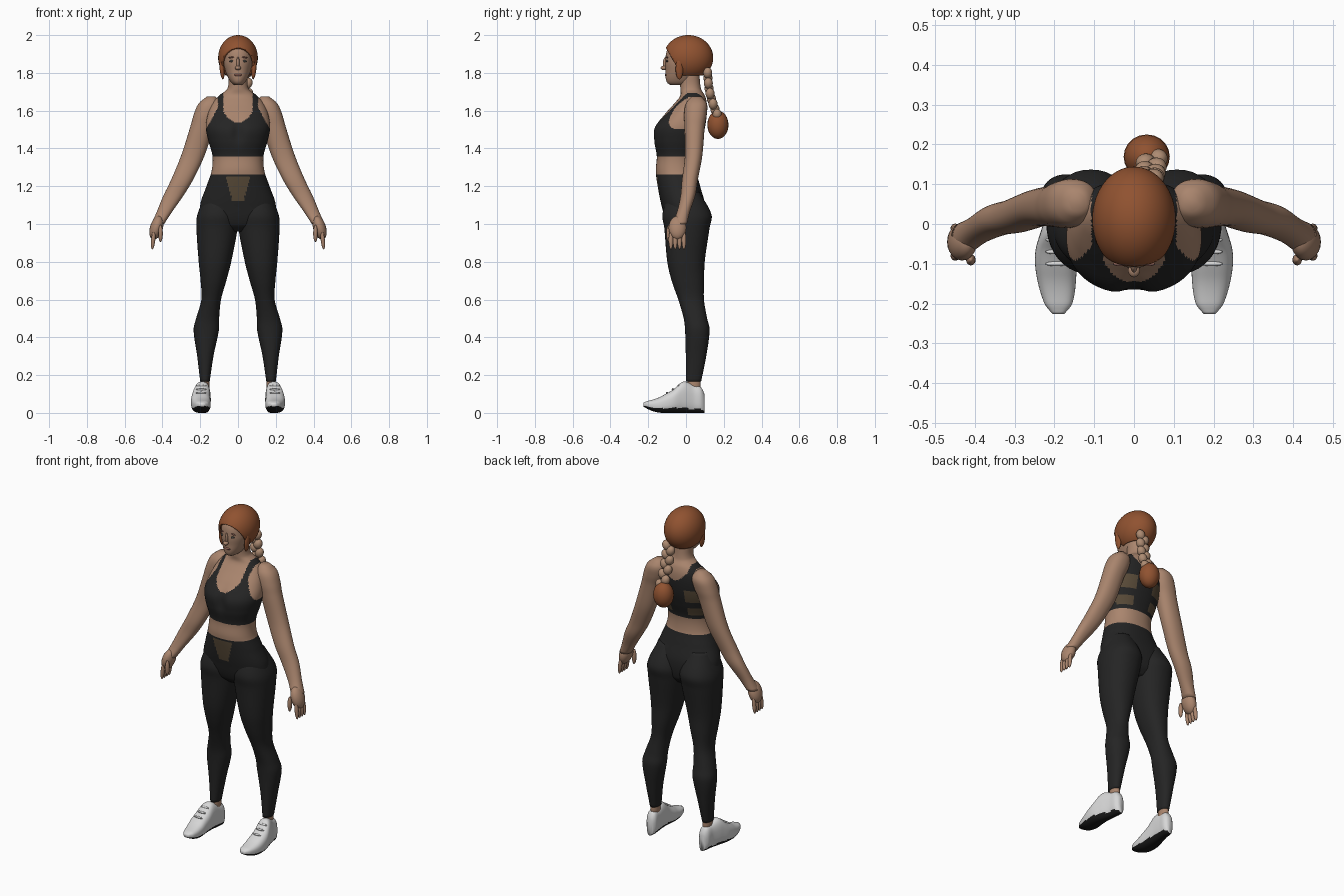
import bpy, bmesh, math
from mathutils import Vector

if "Cube" in bpy.data.objects:
    bpy.data.objects.remove(bpy.data.objects["Cube"])


def material(name, red, green, blue):
    made = bpy.data.materials.new(name)
    made.use_nodes = True
    made.diffuse_color = (red, green, blue, 1)
    shader = made.node_tree.nodes["Principled BSDF"]
    shader.inputs["Base Color"].default_value = (red, green, blue, 1)
    shader.inputs["Roughness"].default_value = .8
    return made


SKIN = material("skin", .4, .235, .155)
BLACK = material("black_fabric", .018, .018, .018)
SHEER = material("brown_sheer_fabric", .1, .07, .04)
HAIR = material("copper_hair", .28, .085, .03)
BRAID = material("tan_braid", .42, .26, .17)
WHITE = material("shoe_white", .68, .68, .68)
SOLE = material("sole_black", .01, .01, .01)
LIPS = material("lips", .27, .12, .09)
EYES = material("eye_dark", .05, .05, .045)


def finish(name, mesh_data, materials, rule=None):
    """Turn a bmesh into a smooth object, picking materials by a face rule."""
    bmesh.ops.recalc_face_normals(mesh_data, faces=mesh_data.faces)
    mesh_data.normal_update()
    for face in mesh_data.faces:
        face.smooth = True
        if rule:
            face.material_index = rule(face.calc_center_median(), face.normal)
    mesh = bpy.data.meshes.new(name)
    mesh_data.to_mesh(mesh)
    mesh_data.free()
    for entry in materials:
        mesh.materials.append(entry)
    made = bpy.data.objects.new(name, mesh)
    bpy.context.collection.objects.link(made)
    return made


def sample(rows, t):
    """Smooth interpolation through section rows, keyed by the first value."""
    last = len(rows) - 1
    i = max(k for k in range(last) if k == 0 or rows[k][0] <= t)

    def slope(k, column):
        before, after = rows[max(k - 1, 0)], rows[min(k + 1, last)]
        return (after[column] - before[column]) / (after[0] - before[0])

    low, high = rows[i], rows[i + 1]
    span = high[0] - low[0]
    u = (t - low[0]) / span
    ease = u * u * (3 - 2 * u)
    return [low[c] * (1 - ease) + high[c] * ease
            + span * u * (1 - u) * (slope(i, c) * (1 - u) - slope(i + 1, c) * u)
            for c in range(1, len(low))]


def oval(x, y, half_width, half_depth):
    return x, half_width, y, half_depth


def centred(half_width, front, back):
    return 0, half_width, (front + back) / 2, (back - front) / 2


def grounded(x, half_width, top):
    return x, half_width, top / 2, top / 2


def loft(rows, section=oval, power=2.2, steps=50, segments=40, side=1, along_y=False):
    """Stack rounded sections along z, or along y."""
    rows = sorted(rows)
    start, end = rows[0][0], rows[-1][0]
    made = bmesh.new()
    rings = []
    for step in range(steps + 1):
        t = start + (end - start) * step / steps
        x, width, v, depth = section(*sample(rows, t))
        ring = []
        for k in range(segments):
            angle = math.tau * k / segments
            c, s = math.cos(angle), math.sin(angle)
            across = side * (x + width * math.copysign(abs(c) ** (2 / power), c))
            along = v + depth * math.copysign(abs(s) ** (2 / power), s)
            place = (across, t, along) if along_y else (across, along, t)
            ring.append(made.verts.new(place))
        rings.append(ring)
    for lower, upper in zip(rings, rings[1:]):
        for k in range(segments):
            after = (k + 1) % segments
            made.faces.new((lower[k], lower[after], upper[after], upper[k]))
    made.faces.new(rings[0])
    made.faces.new(rings[-1])
    return made


def blob(name, center, radii, mat, tilt=0):
    ball = bmesh.new()
    bmesh.ops.create_uvsphere(ball, u_segments=20, v_segments=12, radius=1)
    made = finish(name, ball, [mat])
    made.location, made.scale = center, radii
    made.rotation_euler.y = tilt
    return made


# Torso colours: bare waist, leggings with a front panel, sports top with open back
def outfit(point, normal):
    x, z, front = abs(point.x), point.z, point.y < 0
    skin, black, sheer = range(3)
    if z < 1.26:
        panel = front and 1.12 < z < 1.25 and x < .03 + .27 * (z - 1.12)
        return sheer if panel else black
    scoop = 1.535 if front else 1.6
    if z < 1.36 or z > 1.7:
        return skin
    if z > scoop and x < .078 * min(1, (z - scoop) / .06) ** .5:
        return skin
    if z > 1.5 and x > max(.107, .17 - .55 * (z - 1.5)):
        return skin
    if not front and .055 < x < .135 and (1.38 < z < 1.43 or 1.47 < z < 1.55):
        return sheer
    return black


# Rows: height, half width, front, back
TORSO = [(.96, .1, -.06, .06), (1, .19, -.1, .09), (1.1, .2, -.13, .1),
         (1.2, .167, -.15, .075), (1.28, .14, -.16, .055), (1.36, .135, -.155, .055),
         (1.44, .157, -.172, .08), (1.51, .17, -.17, .1), (1.58, .16, -.115, .11),
         (1.64, .135, -.06, .11), (1.68, .1, -.03, .1), (1.715, .057, -.03, .08),
         (1.8, .05, -.035, .07)]
HEAD = [(1.735, .018, -.08, 0), (1.746, .034, -.098, .03), (1.77, .05, -.107, .05),
        (1.81, .067, -.108, .08), (1.86, .078, -.11, .11), (1.93, .07, -.095, .1),
        (1.96, .04, -.05, .06)]
# Rows: height, centre x, centre y, half width, half depth
LEG = [(1.17, .1, -.01, .065, .08), (1.05, .108, .005, .107, .13), (.98, .111, .005, .109, .12),
       (.8, .122, 0, .086, .099), (.7, .13, .01, .068, .086), (.6, .142, .027, .052, .068),
       (.5, .161, .05, .061, .062), (.44, .168, .06, .067, .065), (.3, .173, .053, .043, .054),
       (.165, .175, .04, .025, .04)]
ARM = [(1.675, .142, .055, .022, .025), (1.64, .15, .055, .057, .055), (1.58, .167, .05, .067, .06),
       (1.52, .188, .046, .063, .054), (1.36, .24, .04, .062, .046), (1.23, .298, .02, .058, .042),
       (1.15, .342, .01, .053, .039), (1.06, .392, -.015, .04, .034), (1, .425, -.035, .034, .04)]
# Rows: length, centre x, half width, top
SHOE = [(-.226, .19, .015, .02), (-.2, .19, .035, .045), (-.13, .195, .05, .088),
        (-.07, .197, .051, .122), (-.015, .19, .043, .165), (.04, .18, .034, .148),
        (.08, .176, .031, .135), (.098, .175, .018, .1)]

torso = loft(TORSO, centred, steps=150, segments=128)
for vert in torso.verts:
    # Shallow cleft between the breasts
    if vert.co.y < 0:
        vert.co.y += .018 * math.exp(-(vert.co.x / .03) ** 2 - ((vert.co.z - 1.49) / .06) ** 2)
finish("torso", torso, [SKIN, BLACK, SHEER], outfit)

for side, word in ((1, "left"), (-1, "right")):
    # Limbs
    finish(word + "_legging", loft(LEG, side=side, steps=70), [BLACK])
    finish(word + "_arm", loft(ARM, side=side), [SKIN])
    blob(word + "_ankle", (side * .175, .042, .15), (.024, .036, .07), SKIN)

    # Hand
    blob(word + "_palm", (side * .432, -.045, .98), (.034, .047, .065), SKIN, side * -.3)
    blob(word + "_thumb", (side * .41, -.09, .95), (.012, .014, .045), SKIN)
    for finger in range(4):
        blob(f"{word}_finger_{finger}", (side * .449, -.08 + .023 * finger, .915),
             (.011, .012, .05), SKIN, side * -.1)

    # Shoe with raised toe, dark underside and laces
    shoe = loft(SHOE, grounded, power=2.6, side=side, along_y=True)
    for vert in shoe.verts:
        vert.co.z += 3 * min(0, vert.co.y + .12) ** 2
    finish(word + "_shoe", shoe, [WHITE, SOLE],
           lambda point, normal: int(normal.z < -.35 and point.z < .04))
    for lace in range(3):
        blob(f"{word}_lace_{lace}", (side * .195, -.1 + .03 * lace, .106 + .019 * lace),
             (.028, .006, .006), WHITE)

    # Eye, brow and loose lock of hair
    blob(word + "_eye", (side * .033, -.1, 1.862), (.014, .006, .006), EYES)
    blob(word + "_brow", (side * .034, -.1, 1.882), (.019, .006, .004), LIPS, side * .12)
    blob(word + "_hair_lock", (side * .085, -.035, 1.82), (.012, .02, .055), HAIR, side * .1)

# Head, nose and mouth
finish("head", loft(HEAD, centred), [SKIN])
blob("nose_bridge", (0, -.106, 1.85), (.009, .016, .035), SKIN)
blob("nose_tip", (0, -.117, 1.826), (.015, .017, .012), SKIN)
blob("mouth", (0, -.104, 1.789), (.022, .008, .007), LIPS)

# Hair cap, cut open on a sloping plane for the face and trimmed at the nape
cap = bmesh.new()
bmesh.ops.create_uvsphere(cap, u_segments=64, v_segments=40, radius=1)
for vert in cap.verts:
    vert.co = Vector((.105 * vert.co.x, .012 + .132 * vert.co.y, 1.88 + .12 * vert.co.z))
for spot, direction in (((0, -.11, 1.938), (0, 1, .58)), ((0, 0, 1.785), (0, 0, 1))):
    bmesh.ops.bisect_plane(cap, geom=cap.verts[:] + cap.edges[:] + cap.faces[:],
                           plane_co=spot, plane_no=direction, clear_inner=True)
hair = finish("hair", cap, [HAIR])
hair.modifiers.new("thickness", "SOLIDIFY").thickness = .012

# Plaited braid of alternating strands, ending in a tuft
STRANDS = 9
for strand in range(STRANDS):
    u = strand / (STRANDS - 1)
    sway = .014 * (-1) ** strand
    blob(f"braid_strand_{strand}", (.035 + .01 * u + sway, .115 + .05 * u * u, 1.8 - .22 * u),
         (.025, .024, .03), BRAID, 25 * sway)
blob("braid_tuft", (.032, .169, 1.525), (.058, .056, .075), HAIR)
